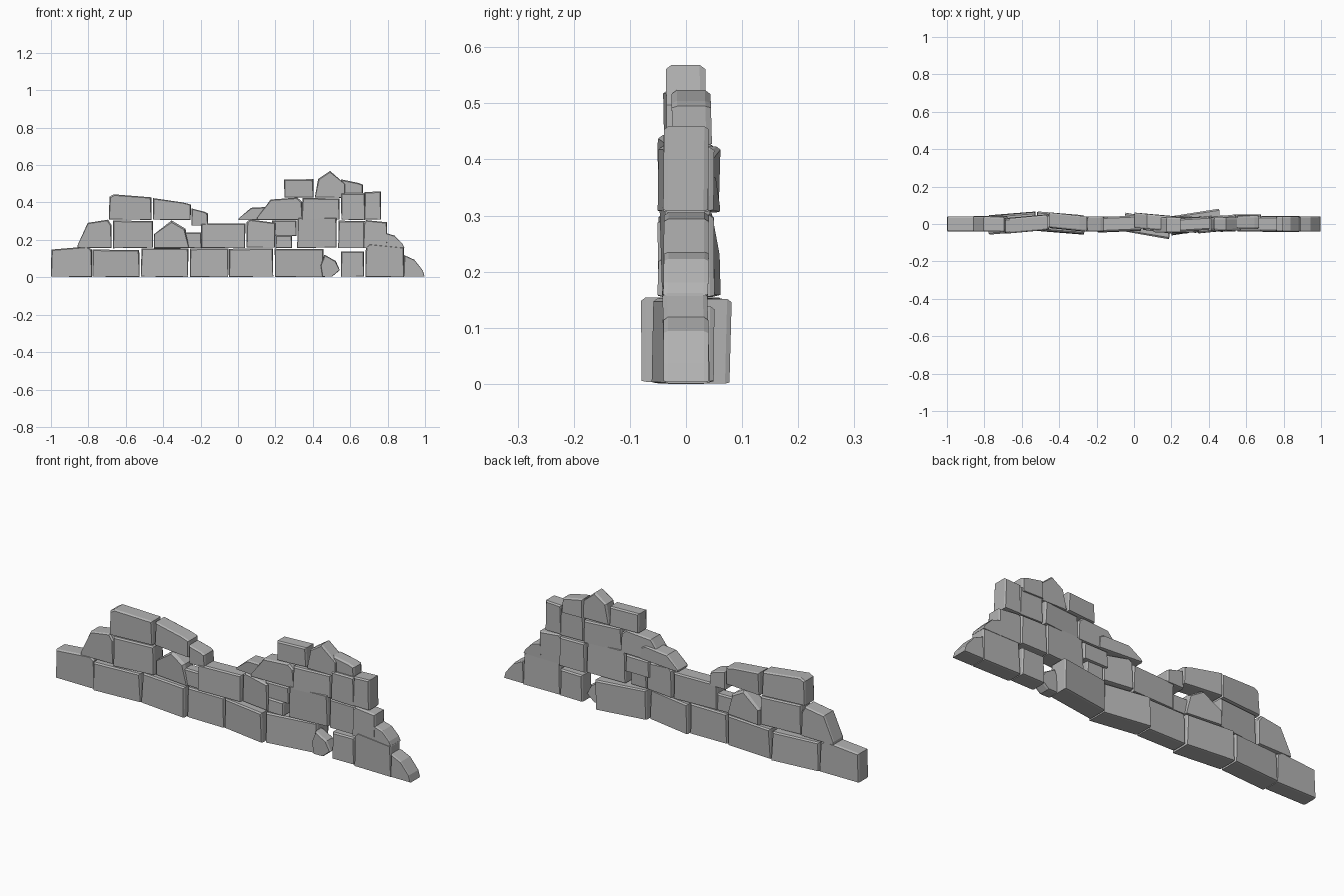
import bpy, bmesh, random

random.seed(7)
cube = bpy.data.objects.get("Cube")
if cube:
    bpy.data.objects.remove(cube, do_unlink=True)

# One flat stone colour
stone_grey = bpy.data.materials.new("stone_grey")
stone_grey.use_nodes = True
colour = (.45, .45, .45, 1)
stone_grey.diffuse_color = colour
bsdf = next(n for n in stone_grey.node_tree.nodes if n.type == 'BSDF_PRINCIPLED')
bsdf.inputs["Base Color"].default_value = colour
bsdf.inputs["Roughness"].default_value = .9

# Heights at which the four courses are bedded
ground, second, upper, crown = 0, .155, .305, .425

# Front silhouettes, as fractions of a stone's width and height
BLOCK = [(0, 0), (1, 0), (1, 1), (0, 1)]
WORN_RIGHT = [(0, 0), (1, 0), (1, .9), (.9, 1), (0, .9)]
RAMP = [(0, 0), (1, 0), (1, .8), (.9, 1), (.3, .9), (0, .1)]
WEDGE = [(0, 0), (1, 0), (.9, .3), (.5, .8), (0, 1)]
SLOPE = [(0, 0), (1, 0), (1, .7), (.8, .8), (0, 1)]
PEAK = [(0, 0), (1, 0), (1, .5), (.5, 1), (.1, .7)]
PEBBLE = [(.1, 0), (.6, 0), (1, .3), (.8, .7), (.2, 1), (0, .5)]


def mirrored(shape):
    return [(1 - u, v) for u, v in reversed(shape)]


def stone(name, left, right, bottom, top, shape=BLOCK, y=0, turn=0, half=.04, chip=.008):
    """Hewn stone: a silhouette given depth, turned in plan, with chipped rims.
    y is its middle, turn the change in y along its length."""
    bm = bmesh.new()
    width, height = right - left, top - bottom
    lean = random.uniform(-.03, .03)
    # Uneven hewing pulls the corners in a little
    outline = [(u + random.uniform(0, .04) * (.5 - u),
                v + random.uniform(0, .06) * (.5 - v)) for u, v in shape]

    def ring(depth, inset):
        verts = []
        for u, v in outline:
            # Upper rims are worn more than lower ones
            worn = inset * (1.5 if v > .5 else .5)
            x = left + u * width + (.5 - u) * worn
            z = bottom + v * height + (.5 - v) * worn
            plan = y + turn * (u - .5) + lean * (v - .5) * height
            verts.append(bm.verts.new((x, plan + depth, z)))
        return verts

    rim = half - chip
    rings = [ring(-half, chip), ring(-rim, 0), ring(rim, 0), ring(half, chip)]
    bm.faces.new(rings[0])
    bm.faces.new(rings[-1])
    for a, b in zip(rings, rings[1:]):
        for i in range(len(a)):
            bm.faces.new((a[i - 1], a[i], b[i], b[i - 1]))
    bmesh.ops.recalc_face_normals(bm, faces=bm.faces)
    mesh = bpy.data.meshes.new(name)
    bm.to_mesh(mesh)
    bm.free()
    mesh.materials.append(stone_grey)
    bpy.context.collection.objects.link(bpy.data.objects.new(name, mesh))


# Bottom course, from the model's right (-x) to its left (+x)
stone("base_right_end", -1, -.78, ground, .165, WORN_RIGHT)
stone("base_right_slab", -.78, -.525, ground, .15, y=.005, turn=.02, half=.05)
stone("base_right_block", -.52, -.265, ground, .155, y=.005, turn=-.02, half=.05)
stone("base_middle_block", -.26, -.05, ground, .155)
stone("base_middle_turned", -.05, .19, ground, .155, y=-.01, turn=-.04, half=.05)
stone("base_centre_block", .195, .46, ground, .155, y=.01, turn=.04, half=.05)
stone("base_pebble", .44, .545, ground, .125, PEBBLE, y=-.01, half=.03, chip=.01)
stone("base_small_block", .55, .675, ground, .14, y=.01)
stone("base_left_block", .68, .89, ground, .18, mirrored(WORN_RIGHT))
stone("base_left_wedge", .885, 1, ground, .12, WEDGE)

# Second course
stone("second_right_ramp", -.86, -.675, second, .31, RAMP)
stone("second_right_block", -.67, -.45, second, .305, turn=.02)
stone("second_right_peak", -.45, -.26, second, .305, mirrored(PEAK), y=.01, turn=-.02, chip=.015)
stone("second_right_filler", -.29, -.195, second, .24, half=.03)
stone("second_dip_block", -.2, .04, second, .29, turn=.01)
stone("second_middle_block", .045, .2, second, .31, mirrored(WORN_RIGHT), turn=-.02)
stone("second_middle_upper", .18, .315, .22, .305)
stone("second_middle_filler", .2, .29, second, .225, y=-.01)
stone("second_left_tall", .315, .53, second, .325, turn=.01)
stone("second_left_narrow", .535, .68, second, .305, y=.01)
stone("second_left_block", .67, .8, second, .31, mirrored(WORN_RIGHT))
stone("second_left_wedge", .785, .89, second, .24, WEDGE)

# Upper course on both sides of the dip
stone("upper_right_block", -.69, -.46, upper, .445, mirrored(WORN_RIGHT), turn=.02)
stone("upper_right_slab", -.455, -.25, upper, .425, SLOPE, y=.01, turn=-.02)
stone("upper_right_wedge", -.25, -.16, .275, .37, SLOPE)
stone("upper_left_step", 0, .23, upper, .38, RAMP, y=.01, turn=-.02)
stone("upper_left_ramp", .1, .345, upper, .43, RAMP, y=-.005)
stone("upper_left_block", .34, .545, upper, .425, turn=.02)
stone("upper_left_narrow", .55, .68, upper, .45)
stone("upper_left_end", .675, .765, upper, .46)

# Crown stones
stone("crown_block", .245, .405, crown, .525, turn=.01, half=.035)
stone("crown_peak", .41, .575, crown, .57, PEAK, half=.035, chip=.01)
stone("crown_shoulder", .55, .67, crown, .525, SLOPE, y=.01, half=.035, chip=.01)
